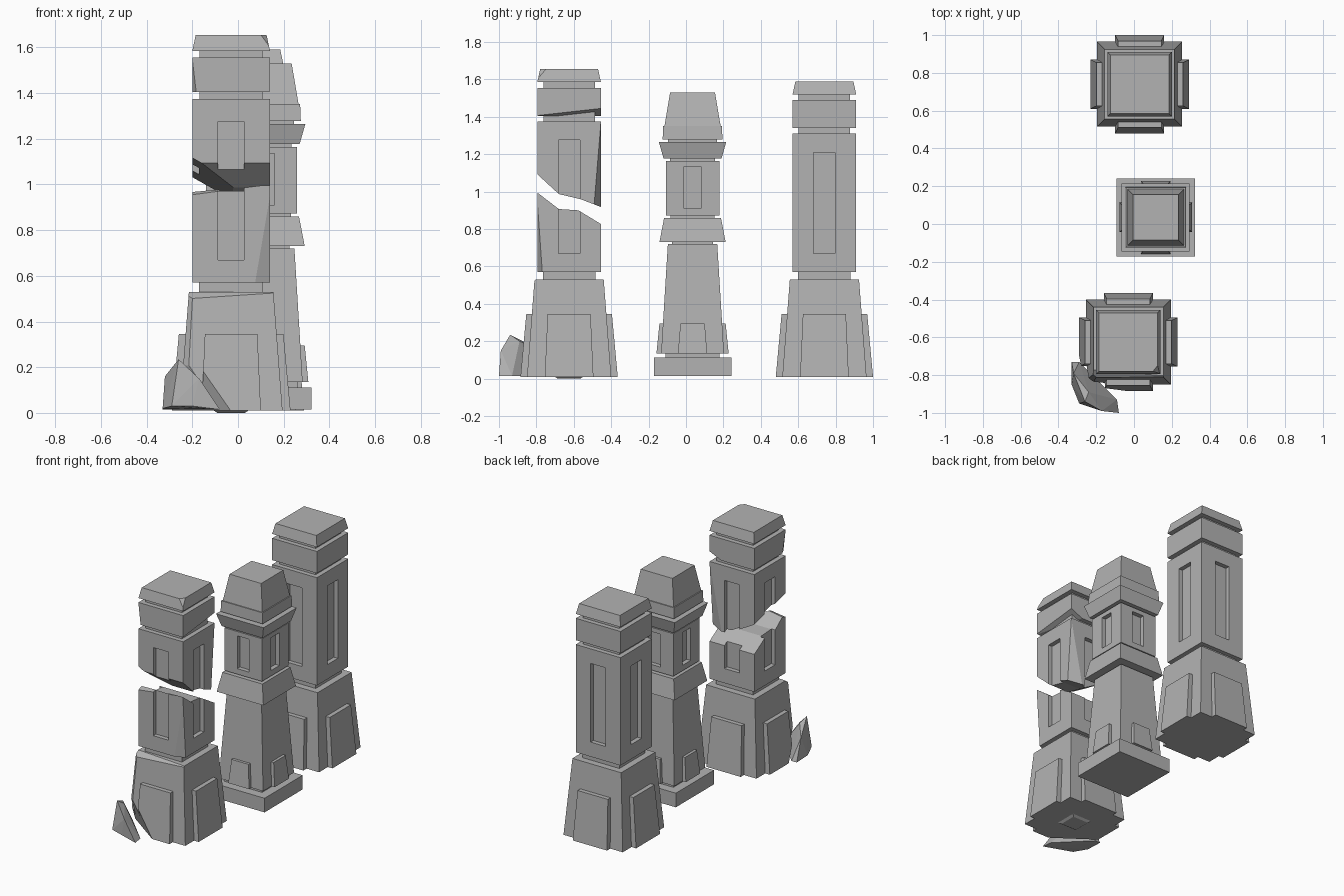
import bpy, bmesh
from math import pi
from mathutils import Vector, Matrix

if "Cube" in bpy.data.objects:
    bpy.data.objects.remove(bpy.data.objects["Cube"])

stone = bpy.data.materials.new("grey_stone")
stone.use_nodes = True
GREY = (0.45, 0.45, 0.45, 1)
stone.diffuse_color = GREY
stone.node_tree.nodes["Principled BSDF"].inputs["Base Color"].default_value = GREY


def finish(name, bm):
    bmesh.ops.recalc_face_normals(bm, faces=bm.faces)
    mesh = bpy.data.meshes.new(name)
    bm.to_mesh(mesh)
    bm.free()
    mesh.materials.append(stone)
    obj = bpy.data.objects.new(name, mesh)
    bpy.context.collection.objects.link(obj)
    return obj


def add_hull(bm, points):
    verts = [bm.verts.new(p) for p in points]
    bmesh.ops.convex_hull(bm, input=verts)


def block(name, centre, z0, z1, h0, h1=None):
    """Square block, possibly tapered, with half widths h0 below and h1 above."""
    cx, cy = centre
    bm = bmesh.new()
    rings = []
    for z, h in ((z0, h0), (z1, h1 or h0)):
        rings.append([bm.verts.new((cx + sx * h, cy + sy * h, z))
                      for sx, sy in ((-1, -1), (1, -1), (1, 1), (-1, 1))])
    low, high = rings
    bm.faces.new(low[::-1])
    bm.faces.new(high)
    for i in range(4):
        j = (i + 1) % 4
        bm.faces.new((low[i], low[j], high[j], high[i]))
    return finish(name, bm)


def four_sided(name, centre, z0, z1, wide, outer, inner):
    """One tapered slab on each side; wide and outer are (bottom, top) pairs."""
    parts = []
    for k in range(4):
        bm = bmesh.new()
        place = Matrix.Translation((*centre, 0)) @ Matrix.Rotation(k * pi / 2, 4, "Z")
        add_hull(bm, [place @ Vector((s * w, -d, z))
                      for z, w, o in ((z0, wide[0], outer[0]), (z1, wide[1], outer[1]))
                      for d in (inner, o) for s in (-1, 1)])
        bmesh.ops.dissolve_limit(bm, angle_limit=0.01, verts=bm.verts, edges=bm.edges)
        parts.append(finish(f"{name}_{k + 1}", bm))
    return parts


def carve(obj, cutters):
    """Subtract cutters and remove them."""
    for cutter in cutters:
        cutter.hide_render = True
        mod = obj.modifiers.new("carve", "BOOLEAN")
        mod.operation, mod.object, mod.solver = "DIFFERENCE", cutter, "EXACT"
    graph = bpy.context.evaluated_depsgraph_get()
    mesh = bpy.data.meshes.new_from_object(obj.evaluated_get(graph))
    obj.modifiers.clear()
    obj.data = mesh
    for cutter in cutters:
        bpy.data.objects.remove(cutter)


def chip(obj, point, normal):
    """Knock off everything beyond a plane and cap the break."""
    bm = bmesh.new()
    bm.from_mesh(obj.data)
    cut = bmesh.ops.bisect_plane(bm, geom=bm.verts[:] + bm.edges[:] + bm.faces[:],
                                 plane_co=point, plane_no=normal, clear_outer=True)
    edges = [e for e in cut["geom_cut"] if isinstance(e, bmesh.types.BMEdge)]
    if edges:
        bmesh.ops.holes_fill(bm, edges=edges, sides=0)
    bm.to_mesh(obj.data)
    bm.free()


def niches(obj, centre, z0, z1, wide, half):
    carve(obj, four_sided("niche_cutter", centre, z0, z1, (wide, wide),
                          (half + 0.1, half + 0.1), half - 0.03))


def large_pillar(name, c, lift):
    """Buttressed base, niched shaft, band and cap; lift raises the top."""
    p = {}
    p["base"] = block(name + "_base", c, 0.01, 0.53, 0.225, 0.185)
    p["buttresses"] = four_sided(name + "_buttress", c, 0.01, 0.345,
                                 (0.13, 0.115), (0.26, 0.229), 0.15)
    block(name + "_base_neck", c, 0.52, 0.58, 0.14)
    p["shaft"] = block(name + "_shaft", c, 0.57, 1.31 + lift, 0.17)
    niches(p["shaft"], c, 0.67, 1.21 + lift, 0.057, 0.17)
    block(name + "_band_neck", c, 1.30 + lift, 1.36 + lift, 0.138)
    p["band"] = block(name + "_band", c, 1.34 + lift, 1.49 + lift, 0.17)
    block(name + "_cap_neck", c, 1.45 + lift, 1.54 + lift, 0.138)
    p["cap"] = block(name + "_cap", c, 1.52 + lift, 1.59 + lift, 0.17, 0.155)
    return p


# Intact rear pillar
large_pillar("rear_pillar", (0.03, 0.74), 0)

# Slender middle pillar: z range and half widths of each tier
mid = (0.115, 0.035)
for part, z0, z1, h0, h1 in (
        ("plinth", 0.015, 0.112, 0.207, 0.207),
        ("plinth_neck", 0.1, 0.14, 0.145, 0.145),
        ("base", 0.135, 0.72, 0.168, 0.132),
        ("base_neck", 0.71, 0.74, 0.11, 0.11),
        ("lower_collar", 0.73, 0.86, 0.177, 0.152),
        ("shaft_neck", 0.85, 0.88, 0.117, 0.117),
        ("shaft", 0.872, 1.165, 0.143, 0.143),
        ("collar_neck", 1.16, 1.185, 0.12, 0.12),
        ("upper_collar", 1.178, 1.265, 0.155, 0.18),
        ("crown_neck", 1.26, 1.285, 0.13, 0.13),
        ("crown", 1.278, 1.352, 0.16, 0.157),
        ("cap", 1.352, 1.53, 0.15, 0.12)):
    tier = block("middle_pillar_" + part, mid, z0, z1, h0, h1)
    if part == "shaft":
        niches(tier, mid, 0.91, 1.135, 0.045, 0.143)
four_sided("middle_pillar_buttress", mid, 0.135, 0.295, (0.078, 0.065), (0.193, 0.177), 0.1)

# Broken front pillar
front = (-0.03, -0.625)
p = large_pillar("front_pillar", front, 0.065)
block("front_pillar_foot", front, 0, 0.02, 0.06, 0.09)

# Jagged gap through the shaft, drawn in side profile
gap = bmesh.new()
profile = [(-0.85, 1.145), (-0.795, 1.093), (-0.68, 0.987), (-0.565, 0.96), (-0.46, 0.92),
           (-0.40, 0.90), (-0.40, 0.80), (-0.46, 0.83), (-0.575, 0.90), (-0.68, 0.907),
           (-0.795, 0.995), (-0.85, 1.04)]
face = gap.faces.new([gap.verts.new((-0.3, y, z)) for y, z in profile])
side = bmesh.ops.extrude_face_region(gap, geom=[face])["geom"]
bmesh.ops.translate(gap, vec=(0.6, 0, 0),
                    verts=[v for v in side if isinstance(v, bmesh.types.BMVert)])
upper = p["shaft"]
carve(upper, [finish("gap_cutter", gap)])

# Split the shaft into its two loose pieces
upper.name = "front_pillar_upper_shaft"
lower = upper.copy()
lower.data = upper.data.copy()
lower.name = "front_pillar_lower_shaft"
bpy.context.collection.objects.link(lower)
for obj, keep_top in ((upper, True), (lower, False)):
    bm = bmesh.new()
    bm.from_mesh(obj.data)
    seed = (max if keep_top else min)(bm.verts, key=lambda v: v.co.z)
    island, queue = {seed}, [seed]
    while queue:
        for edge in queue.pop().link_edges:
            for v in edge.verts:
                if v not in island:
                    island.add(v)
                    queue.append(v)
    bmesh.ops.delete(bm, geom=[v for v in bm.verts if v not in island], context="VERTS")
    bm.to_mesh(obj.data)
    bm.free()

# Chipped edges and corners
chip(upper, (0.14, -0.455, 1.37), (0.35, 0.85, -0.07))
chip(upper, (-0.09, -0.795, 1.055), (-0.45, -0.2, -0.8))
chip(lower, (0.14, -0.795, 0.95), (0.35, -0.85, -0.06))
chip(lower, (-0.2, -0.795, 0.955), (-0.12, -0.3, 0.9))
chip(p["band"], (0.14, -0.795, 1.407), (0.4, 0.1, -0.9))
chip(p["band"], (-0.2, -0.795, 1.55), (-0.85, -0.4, -0.1))
chip(p["cap"], (0.1, -0.78, 1.655), (0.5, -0.4, 0.45))
chip(p["base"], (0.155, -0.81, 0.525), (-0.05, -0.6, 0.8))
chip(p["base"], (-0.2, -0.812, 0.5), (-0.6, -0.75, 0.09))
for obj in [p["base"]] + p["buttresses"]:
    chip(obj, (-0.237, -0.832, 0.24), (-0.043, -0.06, -0.0245))

# Fallen fragment beside the broken base
bm = bmesh.new()
add_hull(bm, [(-0.33, -0.73, 0.015), (-0.29, -0.73, 0.015), (-0.32, -0.79, 0.16),
              (-0.33, -0.85, 0.02), (-0.29, -0.95, 0.03), (-0.26, -0.94, 0.235),
              (-0.24, -0.89, 0.2), (-0.17, -0.99, 0.15), (-0.2, -0.98, 0.03),
              (-0.08, -1.0, 0.015), (-0.09, -0.93, 0.015), (-0.2, -0.87, 0.015)])
finish("fallen_fragment", bm)
